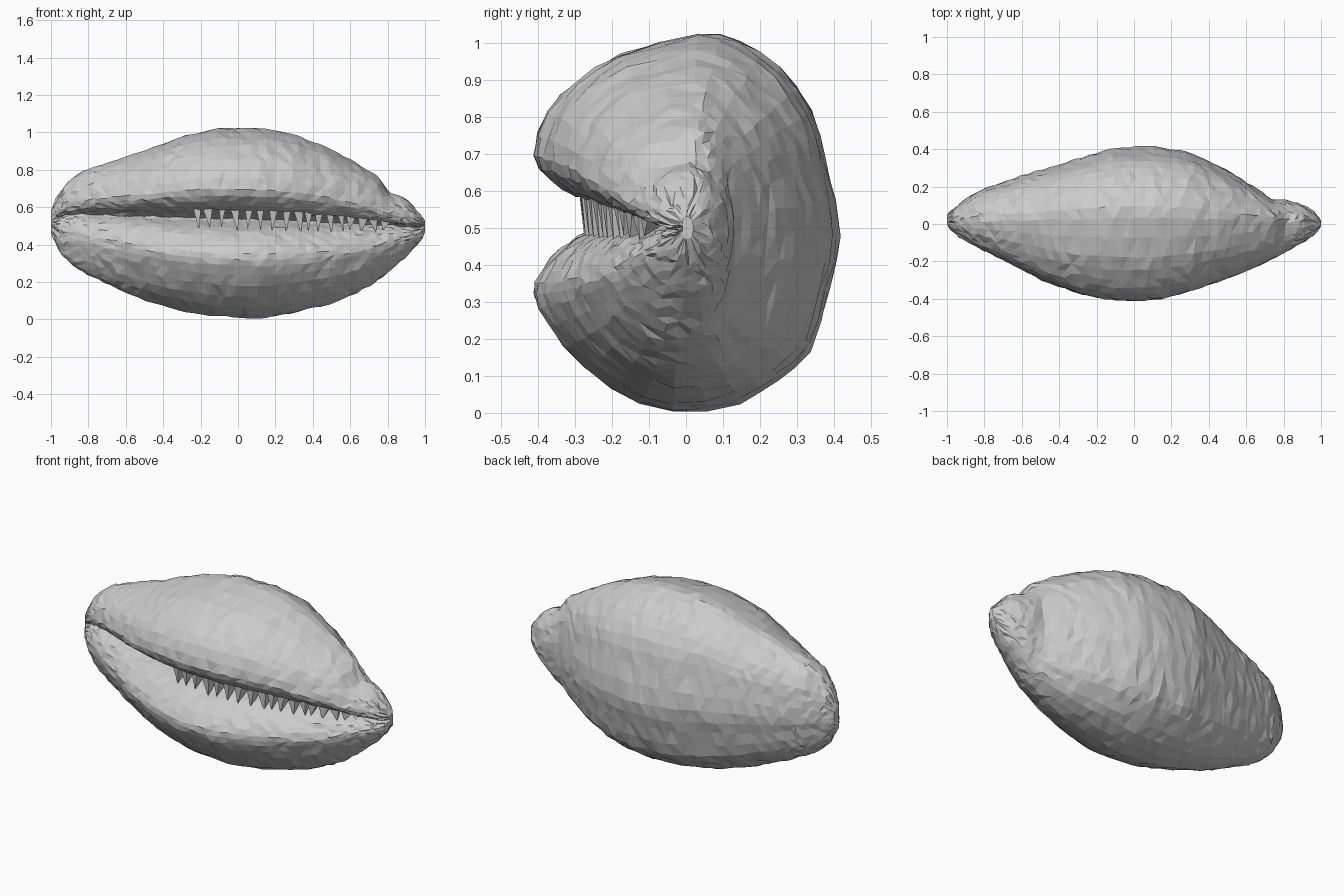
import bpy, bmesh, math, random
from mathutils import Vector

if "Cube" in bpy.data.objects:
    bpy.data.objects.remove(bpy.data.objects["Cube"])

random.seed(4)

# Stations along the shell: x, top z, bottom z, front depth, back depth, slit z
STATIONS = [
    (-1.00, .58, .45, .00, .05, .53), (-.97, .65, .39, .04, .08, .54),
    (-.93, .71, .33, .07, .11, .55), (-.85, .785, .265, .12, .17, .56),
    (-.70, .835, .19, .19, .225, .555), (-.50, .90, .105, .295, .29, .55),
    (-.30, .98, .045, .37, .35, .54), (-.10, 1.02, .015, .41, .41, .535),
    (.12, 1.02, .005, .405, .415, .53), (.30, .99, .035, .36, .385, .525),
    (.50, .91, .085, .29, .29, .515), (.65, .825, .15, .23, .195, .51),
    (.75, .76, .21, .18, .13, .50), (.81, .68, .26, .15, .13, .50),
    (.90, .645, .335, .10, .105, .49), (.97, .57, .41, .05, .06, .49),
    (1.00, .53, .47, .01, .02, .50)]

# Mid cross-section (y, z), from inside the slit over the top, back and base
PROFILE = [
    (-.10, .535), (-.20, .565), (-.30, .585), (-.37, .63), (-.41, .695), (-.375, .81),
    (-.30, .89), (-.18, .965), (.03, 1.02), (.14, 1.0), (.25, .93), (.335, .82),
    (.375, .68), (.41, .48), (.38, .33), (.33, .165), (.25, .085), (.14, .02),
    (-.04, 0), (-.20, .06), (-.33, .175), (-.40, .28), (-.41, .345), (-.365, .41),
    (-.30, .465), (-.20, .505)]
SLIT, RINGS, SUB = .53, 58, 2


def station(x):
    for a, b in zip(STATIONS, STATIONS[1:]):
        if x <= b[0]:
            t = (x - a[0]) / (b[0] - a[0])
            return [p + (q - p) * t for p, q in zip(a, b)][1:]
    return STATIONS[-1][1:]


def smooth_loop(pts):
    out, n = [], len(pts)
    for i in range(n):
        p0, p1, p2, p3 = (Vector(pts[(i + k) % n]) for k in (-1, 0, 1, 2))
        for s in range(SUB):
            t = s / SUB
            out.append(.5 * (2 * p1 + (p2 - p0) * t + (2 * p0 - 5 * p1 + 4 * p2 - p3) * t * t
                             + (3 * p1 - p0 - 3 * p2 + p3) * t ** 3))
    return out


def place(x, p):
    top, bottom, front, back, slit = station(x)
    y = p[0] * (front if p[0] < 0 else back) / .41
    d = p[1] - SLIT
    z = slit + d * ((top - slit) / (1.02 - SLIT) if d > 0 else (slit - bottom) / SLIT)
    return Vector((x, y, z))


# Shell body lofted through the stations, with slightly uneven facets
bm = bmesh.new()
loop = smooth_loop(PROFILE)
n = len(loop)
rings = []
for i in range(RINGS):
    u = 2 * i / (RINGS - 1) - 1
    base_x = .55 * u + .45 * math.sin(u * math.pi / 2)
    ring = []
    for p in loop:
        edge = i in (0, RINGS - 1)
        x = base_x + (0 if edge else random.uniform(-.009, .009))
        co = place(max(-1, min(1, x)), p)
        j = 0 if edge else .005
        co += Vector([random.uniform(-j, j) for _ in range(3)])
        ring.append(bm.verts.new(co))
    rings.append(ring)
for a, b in zip(rings, rings[1:]):
    for k in range(n):
        m = (k + 1) % n
        bm.faces.new((a[k], b[k], b[m], a[m]))
for ring in (rings[0], rings[-1]):
    bm.faces.new(ring)
bmesh.ops.triangulate(bm, faces=bm.faces[:])
bmesh.ops.recalc_face_normals(bm, faces=bm.faces[:])
mesh = bpy.data.meshes.new("shell_body")
bm.to_mesh(mesh)
bm.free()
bpy.context.collection.objects.link(bpy.data.objects.new("shell_body", mesh))

# Jagged teeth hanging from the upper lip onto the lower lip
bm = bmesh.new()
x = -.22
while x < .82:
    w = random.uniform(.018, .03)
    root_a, root_b = place(x - w, (-.29, .60)), place(x + w, (-.29, .60))
    inner = place(x, (-.14, .56))
    drop = random.uniform(.44, .475)
    tip = place(x + random.uniform(-.02, .02), (-.275, drop + .01))
    vs = [bm.verts.new(c) for c in (root_a, root_b, inner, tip)]
    for f in ((0, 1, 2), (0, 3, 1), (1, 3, 2), (2, 3, 0)):
        bm.faces.new([vs[k] for k in f])
    x += random.uniform(.045, .085)
bmesh.ops.recalc_face_normals(bm, faces=bm.faces[:])
mesh = bpy.data.meshes.new("slit_teeth")
bm.to_mesh(mesh)
bm.free()
bpy.context.collection.objects.link(bpy.data.objects.new("slit_teeth", mesh))
